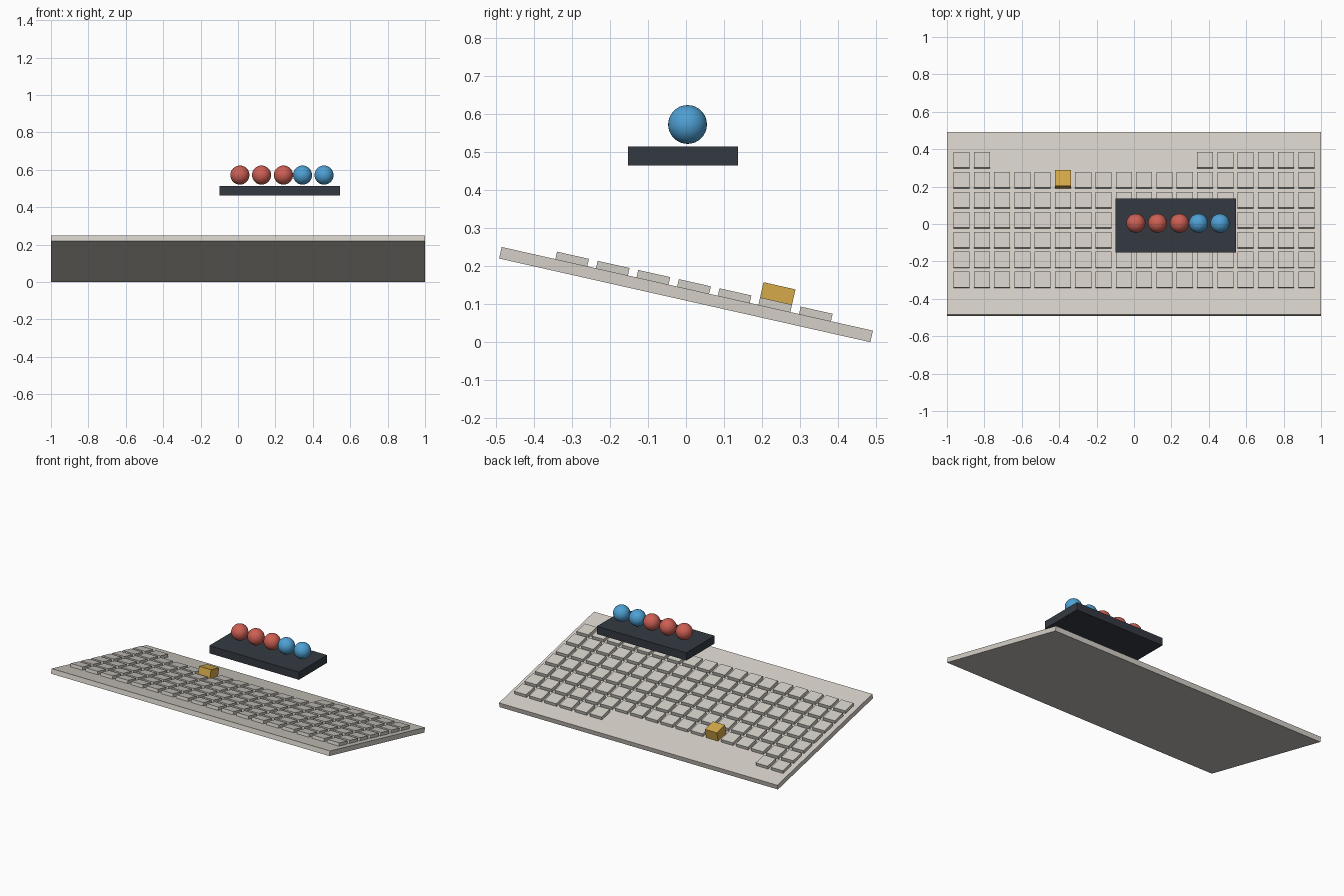
import bpy, bmesh, math
from mathutils import Matrix, Vector

if "Cube" in bpy.data.objects:
    bpy.data.objects.remove(bpy.data.objects["Cube"], do_unlink=True)


def material(name, srgb):
    linear = [((c / 255 + 0.055) / 1.055) ** 2.4 for c in srgb]
    mat = bpy.data.materials.new(name)
    mat.use_nodes = True
    mat.diffuse_color = (*linear, 1)
    mat.node_tree.nodes["Principled BSDF"].inputs["Base Color"].default_value = (*linear, 1)
    return mat


beige = material("warm beige", (213, 207, 199))
key_grey = material("key beige", (209, 205, 197))
gold = material("gold", (214, 170, 74))
slate = material("dark slate", (52, 58, 66))
red = material("coral red", (205, 95, 83))
blue = material("sky blue", (78, 160, 212))


def boxes(name, size, centres, mat, transform=Matrix()):
    """One object made of equal boxes at the given centres."""
    bm = bmesh.new()
    for centre in centres:
        bmesh.ops.create_cube(bm, size=1, matrix=Matrix.Translation(centre) @ Matrix.Diagonal((*size, 1)))
    mesh = bpy.data.meshes.new(name)
    bm.to_mesh(mesh)
    bm.free()
    mesh.materials.append(mat)
    obj = bpy.data.objects.new(name, mesh)
    obj.matrix_world = transform
    bpy.context.collection.objects.link(obj)
    return obj


# Sloping board, high at the front
THICK = 0.031
tilt = Matrix.Translation((0, 0, 0.125)) @ Matrix.Rotation(math.radians(-12.7), 4, "X")
boxes("board", (2, 1, THICK), [Vector()], beige, tilt)

# Key grid, with a gap in the back row and one raised key
COLS, ROWS = 18, 7
KEY, KEY_H, RAISED_H = 0.086, 0.02, 0.061
RAISED = (1, 5)


def key_centre(row, col, height):
    return Vector(((col - (COLS - 1) / 2) * 0.1085, 0.344 - row * 0.1094, (THICK + height) / 2))


for row in range(ROWS):
    cols = [c for c in range(COLS)
            if (row, c) != RAISED and not (row == 0 and 2 <= c < 12)]
    boxes(f"key_row_{row + 1}", (KEY, KEY, KEY_H),
          [key_centre(row, c, KEY_H) for c in cols], key_grey, tilt)
boxes("raised_key", (KEY, KEY, RAISED_H), [key_centre(*RAISED, RAISED_H)], gold, tilt)

# Floating tray
boxes("tray", (0.644, 0.29, 0.05), [Vector((0.223, -0.008, 0.489))], slate)

# Row of balls above the tray
for i, (x, mat) in enumerate([(0.01, red), (0.126, red), (0.243, red), (0.345, blue), (0.46, blue)]):
    bpy.ops.mesh.primitive_uv_sphere_add(segments=32, ring_count=16, radius=0.051, location=(x, 0.004, 0.572))
    ball = bpy.context.object
    ball.name = f"ball_{i + 1}"
    ball.data.materials.append(mat)
    bpy.ops.object.shade_smooth()
